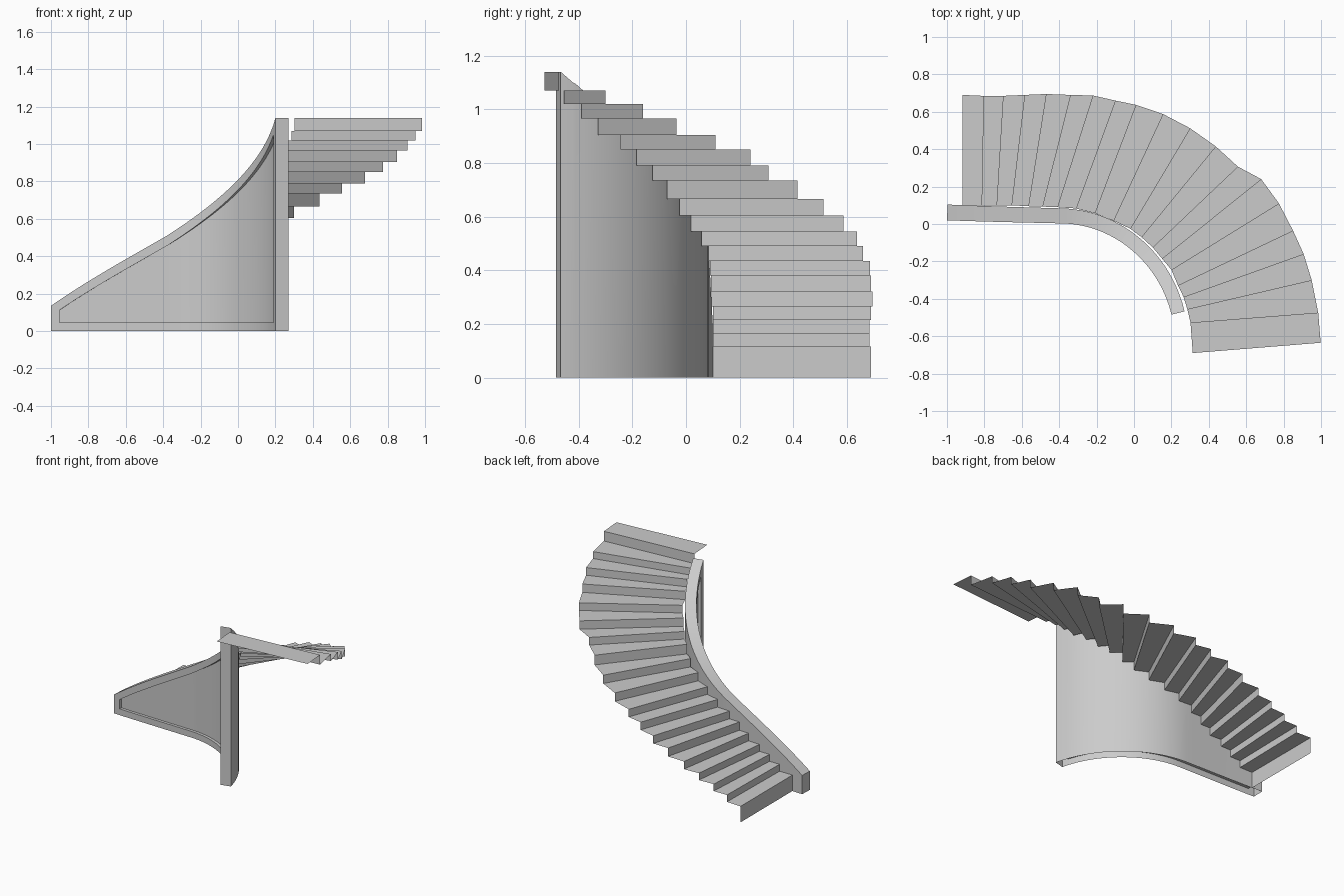
import bpy
import bmesh
import math
from mathutils import Vector
from mathutils.geometry import interpolate_bezier

cube = bpy.data.objects.get("Cube")
if cube:
    bpy.data.objects.remove(cube, do_unlink=True)

# One plain grey for everything
grey = bpy.data.materials.new("plain_grey")
grey.use_nodes = True
colour = (0.6, 0.6, 0.6, 1.0)
grey.diffuse_color = colour
grey.node_tree.nodes["Principled BSDF"].inputs["Base Color"].default_value = colour


def make_object(name, bm):
    mesh = bpy.data.meshes.new(name)
    bm.to_mesh(mesh)
    bm.free()
    mesh.materials.append(grey)
    obj = bpy.data.objects.new(name, mesh)
    bpy.context.collection.objects.link(obj)
    return obj


# ---- Winding steps: a folded sheet of risers and treads ----
# each riser: inner x, inner y, outer x, outer y, tread height
risers = [
    (-.917, .1, -.917, .69, .115), (-.815, .1, -.805, .685, .165),
    (-.735, .1, -.7, .685, .215), (-.655, .1, -.585, .69, .265),
    (-.565, .095, -.47, .695, .32), (-.49, .093, -.34, .69, .38),
    (-.41, .09, -.22, .687, .435), (-.31, .083, -.1, .66, .49),
    (-.21, .058, .01, .637, .545), (-.11, .018, .155, .588, .605),
    (-.02, -.025, .3, .512, .665), (.04, -.07, .437, .415, .735),
    (.1, -.125, .555, .307, .79), (.15, -.185, .68, .24, .85),
    (.2, -.245, .775, .11, .905), (.235, -.328, .85, -.035, .965),
    (.265, -.39, .907, -.16, 1.02), (.285, -.455, .95, -.3, 1.07),
    (.302, -.527, .985, -.474, 1.14),
]
top_back_edge = (.314, -.69, .998, -.635)

bm = bmesh.new()


def edge_verts(row, z):
    return [bm.verts.new((row[0], row[1], z)), bm.verts.new((row[2], row[3], z))]


low_z = 0.0
low = edge_verts(risers[0], low_z)
for i, row in enumerate(risers):
    z = row[4]
    high = edge_verts(row, z)
    bm.faces.new((low[0], high[0], high[1], low[1]))
    following = risers[i + 1] if i + 1 < len(risers) else top_back_edge
    low = edge_verts(following, z)
    bm.faces.new((high[0], low[0], low[1], high[1]))
make_object("winding_steps", bm)

# ---- Curved side wall with a recessed panel on the front ----
straight = [(-1, .02, .135), (-.8, .012, .275), (-.58, .008, .395), (-.38, .003, .51)]
bend = [(-.38, .003, .51), (-.1, -.005, .69), (.136, -.213, .893), (.2, -.485, 1.14)]
path = interpolate_bezier(*[Vector(p) for p in straight], 15)
path += interpolate_bezier(*[Vector(p) for p in bend], 33)[1:]
BORDER, RECESS = 0.045, 0.02

# Add stations where the panel border meets each end
for first, second, spot in ((0, 1, 1), (-1, -2, -1)):
    a, b = path[first], path[second]
    t = BORDER / (b.xy - a.xy).length
    if t < 0.95:
        path.insert(spot if spot > 0 else len(path) - 1, a.lerp(b, t))
    else:
        path[second] = a.lerp(path[second], t)

bm = bmesh.new()
columns = []
last = len(path) - 1
for k, p in enumerate(path):
    tangent = path[min(k + 1, last)] - path[max(k - 1, 0)]
    side = Vector((-tangent.y, tangent.x, 0)).normalized()
    thick = 0.084 - 0.012 * k / last
    top_in = p.z - 0.054

    def point(depth, z):
        q = p + side * depth
        return bm.verts.new((q.x, q.y, z))

    columns.append({
        "base": point(0, 0), "sill": point(0, BORDER),
        "head": point(0, top_in), "top": point(0, p.z),
        "sill_in": point(RECESS, BORDER), "head_in": point(RECESS, top_in),
        "back_base": point(thick, 0), "back_top": point(thick, p.z),
    })


def band(a, b, lower, upper):
    bm.faces.new((a[lower], b[lower], b[upper], a[upper]))


for k in range(last):
    a, b = columns[k], columns[k + 1]
    band(a, b, "base", "sill")
    band(a, b, "head", "top")
    band(a, b, "top", "back_top")
    band(a, b, "back_top", "back_base")
    if k in (0, last - 1):
        band(a, b, "sill", "head")
    else:
        band(a, b, "sill", "sill_in")
        band(a, b, "sill_in", "head_in")
        band(a, b, "head_in", "head")

# End caps and the two short sides of the recess
for c in (columns[0], columns[-1]):
    bm.faces.new([c[n] for n in ("base", "sill", "head", "top", "back_top", "back_base")])
for c in (columns[1], columns[-2]):
    bm.faces.new([c[n] for n in ("sill", "head", "head_in", "sill_in")])

loose = [v for v in bm.verts if not v.link_faces]
bmesh.ops.delete(bm, geom=loose, context="VERTS")
bmesh.ops.recalc_face_normals(bm, faces=bm.faces)
wall = make_object("curved_side_wall", bm)

bpy.ops.object.select_all(action="DESELECT")
wall.select_set(True)
bpy.context.view_layer.objects.active = wall
bpy.ops.object.shade_smooth_by_angle(angle=math.radians(30))
